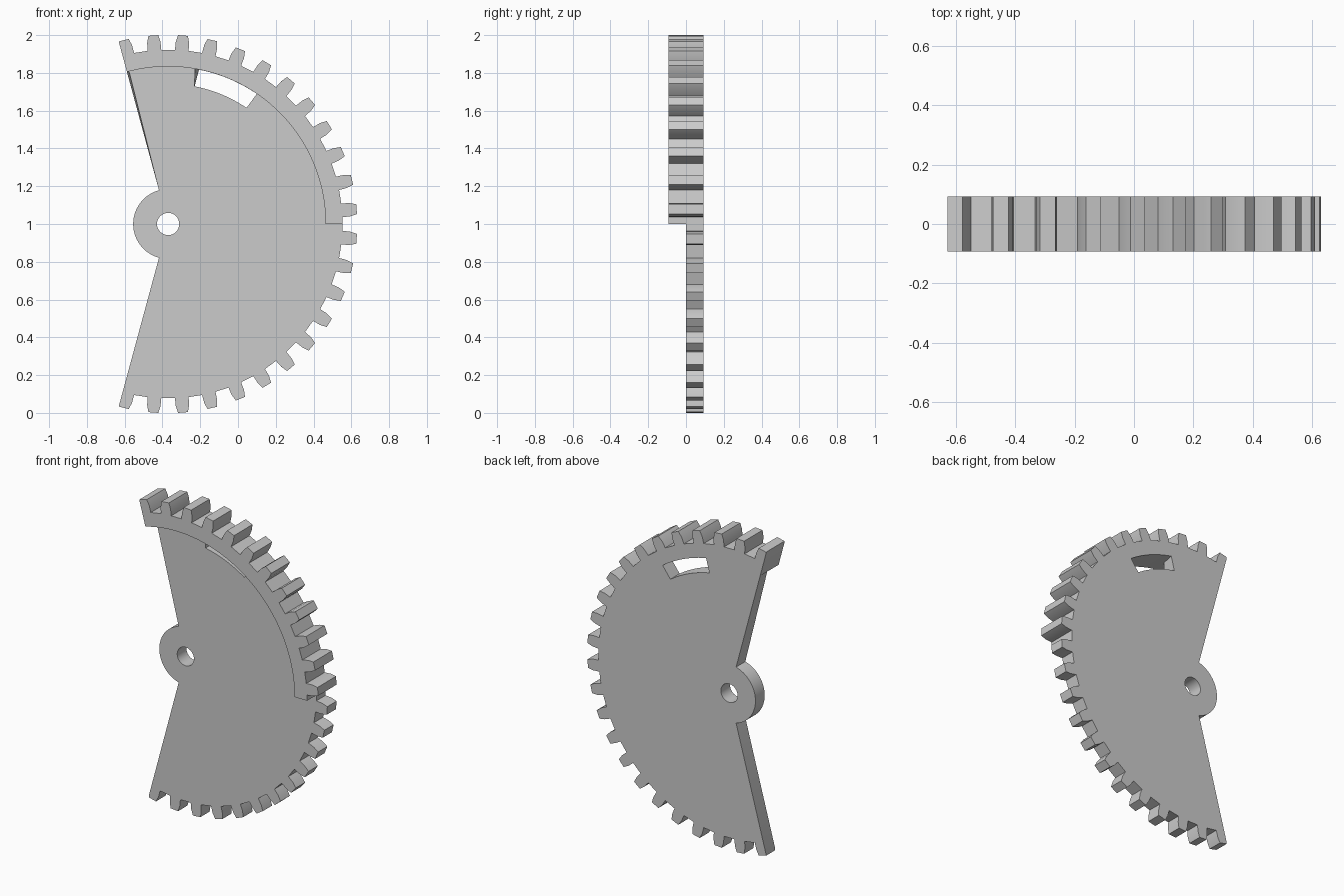
import bpy, bmesh
from math import sin, cos, radians

if "Cube" in bpy.data.objects:
    bpy.data.objects.remove(bpy.data.objects["Cube"])

CX, CZ = -0.37, 1.0          # pivot of the sector
PITCH, END = 9.0, 105.15     # tooth spacing and sector end angle (degrees)
ROOT, TIP, RIM = 0.923, 1.0014, 0.834
HALF = 0.093                 # plate thickness


def pt(r, a):
    return (CX + r * cos(radians(a)), CZ + r * sin(radians(a)))


def arc(r, a0, a1, n):
    return [pt(r, a0 + (a1 - a0) * i / n) for i in range(n + 1)]


def teeth(first, last):
    """Toothed edge; first and last are tooth numbers, centres at (n + 0.5) * pitch."""
    tooth = [(-2.25, ROOT), (-2.1, 0.965), (-1.5, TIP), (1.5, TIP), (2.1, 0.965), (2.25, ROOT)]
    pts = []
    for n in range(first, last + 1):
        for da, r in tooth:
            a = (n + 0.5) * PITCH + da
            if abs(a) < END:
                pts.append(pt(r, a))
    return pts


def extrude(name, loops, y0, y1, nudges=()):
    """Extrude front-view loops (inner ones are holes) from y0 to y1."""
    cu = bpy.data.curves.new(name + "_profile", 'CURVE')
    cu.dimensions, cu.fill_mode = '2D', 'BOTH'
    cu.extrude = (y1 - y0) / 2
    for loop in loops:
        sp = cu.splines.new('POLY')
        sp.points.add(len(loop) - 1)
        for p, (x, z) in zip(sp.points, loop):
            p.co = (x, z, 0, 1)
        sp.use_cyclic_u = True
    tmp = bpy.data.objects.new(name + "_tmp", cu)
    bpy.context.collection.objects.link(tmp)
    bpy.context.view_layer.update()
    me = bpy.data.meshes.new_from_object(tmp.evaluated_get(bpy.context.evaluated_depsgraph_get()))
    bpy.data.objects.remove(tmp)
    bm = bmesh.new()
    bm.from_mesh(me)
    for v in bm.verts:
        x, y, z = v.co
        v.co = (x, (y0 + y1) / 2 - z, y)
    bmesh.ops.remove_doubles(bm, verts=bm.verts, dist=1e-5)
    # slant selected front corners
    for (ox, oz), (nx, nz) in nudges:
        for v in bm.verts:
            if abs(v.co.y - y0) < 1e-4 and abs(v.co.x - ox) + abs(v.co.z - oz) < 1e-4:
                v.co.x, v.co.z = nx, nz
    bmesh.ops.recalc_face_normals(bm, faces=bm.faces)
    bm.to_mesh(me)
    bm.free()
    me.name = name
    ob = bpy.data.objects.new(name, me)
    bpy.context.collection.objects.link(ob)
    bpy.context.view_layer.objects.active = ob
    ob.select_set(True)
    bpy.ops.object.shade_smooth_by_angle(angle=radians(20))
    ob.select_set(False)
    return ob


# Sector plate with hub, pivot hole and curved slot
outline = ([pt(0.99, -END)] + teeth(-12, 11)
           + [pt(0.99, END), pt(RIM + 0.001, END), pt(RIM - 0.001, END)]
           + arc(0.185, END, 360 - END, 32))
hole = arc(0.059, 0, 348.75, 31)
slot = arc(0.742, 56, 79.1, 12) + arc(RIM - 0.0005, 78.7, 55.7, 12)
extrude("sector_plate", [outline, hole, slot], 0, HALF,
        [(pt(RIM - 0.001, END), pt(RIM - 0.001, END - 0.8)),
         (pt(RIM - 0.0005, 78.7), pt(RIM - 0.0005, 80.2))])

# Raised toothed rim on the upper front
rim = [pt(ROOT - 0.0007, 0)] + teeth(0, 11) + [pt(0.99, END)] + arc(RIM, END, 0, 64)
extrude("raised_rim", [rim], -HALF, 0)
